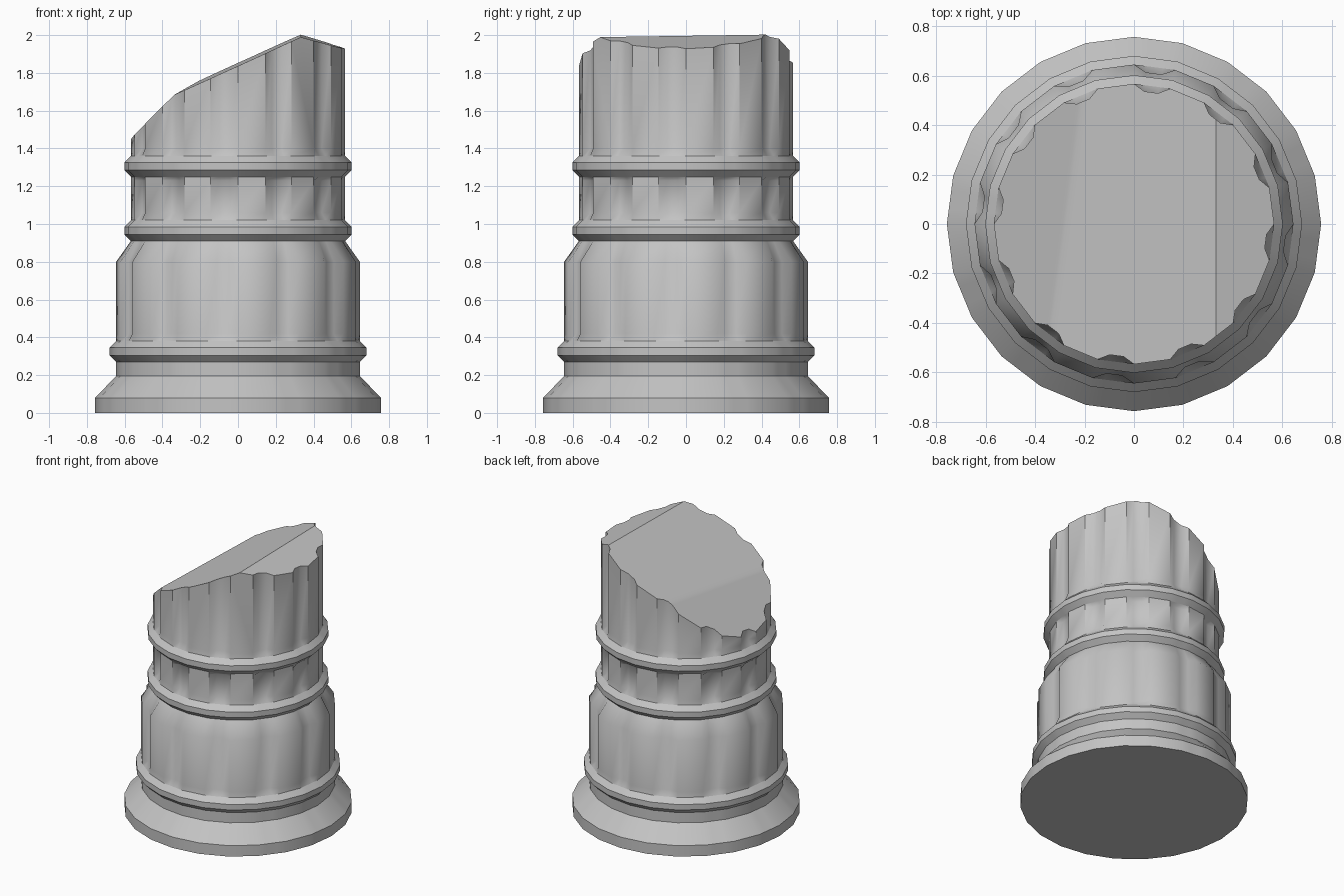
import bpy, bmesh, math
from mathutils import Vector

cube = bpy.data.objects.get("Cube")
if cube:
    bpy.data.objects.remove(cube, do_unlink=True)

stone = bpy.data.materials.new("grey_stone")
stone.use_nodes = True
stone.diffuse_color = (0.55, 0.55, 0.55, 1)
stone.node_tree.nodes["Principled BSDF"].inputs["Base Color"].default_value = stone.diffuse_color

FLUTES = 12
DEPTH = 0.025


def ring(bm, radius, z, depth):
    """24-sided ring whose every second side can sink into a flute."""
    verts = []
    step = 360 / FLUTES
    floor = radius * math.cos(math.radians(7.5)) / math.cos(math.radians(3)) - depth
    for k in range(FLUTES):
        for angle, r in ((0, radius), (15, radius), (19.5, floor), (25.5, floor)):
            a = math.radians(k * step + angle)
            verts.append(bm.verts.new((r * math.cos(a), r * math.sin(a), z)))
    return verts


def break_off(bm, height, x, slope_x, slope_y):
    """Slice everything above a sloping plane and close the cut."""
    cut = bmesh.ops.bisect_plane(
        bm, geom=bm.verts[:] + bm.edges[:] + bm.faces[:], dist=1e-5,
        plane_co=Vector((x, 0, height)),
        plane_no=Vector((-slope_x, -slope_y, 1)).normalized(), clear_outer=True)
    edges = [e for e in cut["geom_cut"] if isinstance(e, bmesh.types.BMEdge)]
    bmesh.ops.holes_fill(bm, edges=edges, sides=0)


def lathe(name, profile, bottom=False, cuts=()):
    """Stack rings given as (radius, height, flute depth)."""
    bm = bmesh.new()
    rings = [ring(bm, *p) for p in profile]
    for low, high in zip(rings, rings[1:]):
        n = len(low)
        for i in range(n):
            j = (i + 1) % n
            bm.faces.new((low[i], low[j], high[j], high[i]))
    if bottom:
        bm.faces.new(rings[0][::-1])
    for c in cuts:
        break_off(bm, *c)
    if cuts:
        bmesh.ops.recalc_face_normals(bm, faces=bm.faces)
    mesh = bpy.data.meshes.new(name)
    bm.to_mesh(mesh)
    bm.free()
    mesh.materials.append(stone)
    obj = bpy.data.objects.new(name, mesh)
    bpy.context.collection.objects.link(obj)
    bpy.ops.object.select_all(action="DESELECT")
    obj.select_set(True)
    bpy.context.view_layer.objects.active = obj
    bpy.ops.object.shade_smooth_by_angle(angle=math.radians(40))


def band(name, z, inner, outer):
    """Raised moulding with bevelled top and bottom."""
    lathe(name, [(inner, z, 0), (outer, z + 0.035, 0),
                 (outer, z + 0.075, 0), (inner, z + 0.11, 0)])


# Flared foot
lathe("base", [(0.757, 0, 0), (0.757, 0.08, 0), (0.645, 0.195, 0), (0.645, 0.27, 0)], bottom=True)

# Mouldings
band("base_band", 0.27, 0.645, 0.68)
band("lower_band", 0.91, 0.567, 0.602)
band("upper_band", 1.25, 0.567, 0.602)

# Fluted drum with tapered shoulder
lathe("drum", [(0.645, 0.38, 0), (0.645, 0.42, DEPTH), (0.645, 0.8, DEPTH), (0.567, 0.91, 0)])

# Fluted neck between the bands
lathe("neck", [(0.567, 1.02, 0), (0.567, 1.06, DEPTH), (0.567, 1.23, DEPTH), (0.567, 1.25, 0)])

# Broken fluted shaft: steep left break, main slope, small right chip
lathe("broken_shaft", [(0.567, 1.36, 0), (0.567, 1.4, DEPTH), (0.567, 2.7, DEPTH)],
      cuts=[(1.715, -0.28, 0.93, -0.05), (1.717, -0.28, 0.456, 0.015), (1.93, 0.56, -0.29, 0.015)])
